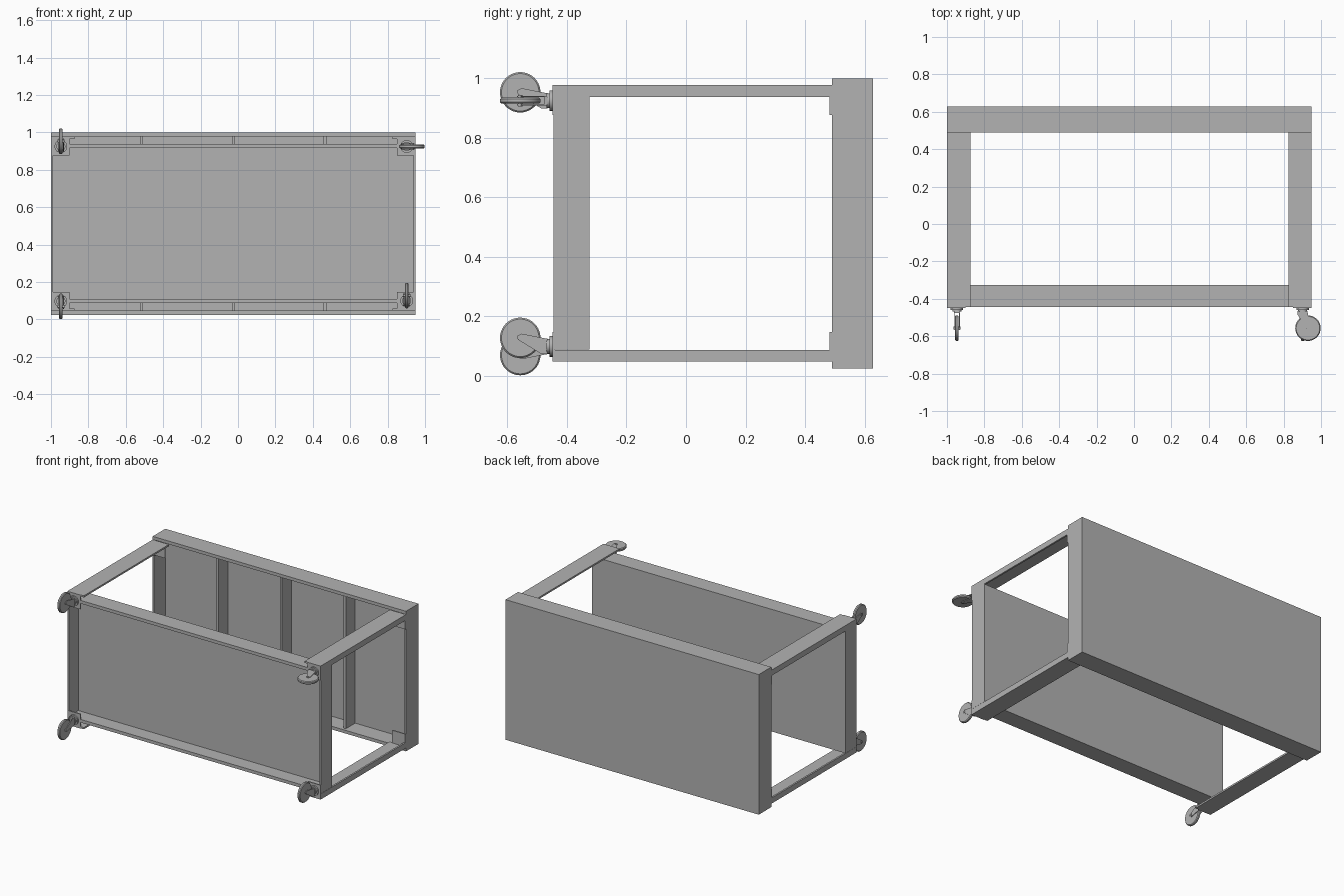
import bpy, bmesh, math
from mathutils import Matrix, Vector

cube = bpy.data.objects.get("Cube")
if cube:
    bpy.data.objects.remove(cube, do_unlink=True)

grey = bpy.data.materials.new("plain_grey")
grey.use_nodes = True
COLOUR = (0.45, 0.45, 0.45, 1)
grey.diffuse_color = COLOUR
grey.node_tree.nodes["Principled BSDF"].inputs["Base Color"].default_value = COLOUR


def finish(name, bm, smooth=False):
    bmesh.ops.recalc_face_normals(bm, faces=bm.faces)
    mesh = bpy.data.meshes.new(name)
    bm.to_mesh(mesh)
    bm.free()
    mesh.materials.append(grey)
    ob = bpy.data.objects.new(name, mesh)
    bpy.context.collection.objects.link(ob)
    if smooth:
        bpy.ops.object.select_all(action="DESELECT")
        ob.select_set(True)
        bpy.context.view_layer.objects.active = ob
        bpy.ops.object.shade_smooth_by_angle(angle=math.radians(35))
    return ob


def add_box(bm, x, y, z):
    """Box from (low, high) pairs on each axis."""
    centre = Vector([(a + b) / 2 for a, b in (x, y, z)])
    size = [abs(b - a) for a, b in (x, y, z)]
    bmesh.ops.create_cube(bm, size=1,
                          matrix=Matrix.Translation(centre) @ Matrix.Diagonal((*size, 1)))


def add_disc(bm, centre, axis, radius, depth, radius2=None):
    turn = Vector(axis).to_track_quat("Z", "Y").to_matrix().to_4x4()
    bmesh.ops.create_cone(bm, cap_ends=True, segments=40, radius1=radius,
                          radius2=radius2 or radius, depth=depth,
                          matrix=Matrix.Translation(centre) @ turn)


def add_prism(bm, outline, offset):
    """Extrude a flat outline along an offset."""
    face = bm.faces.new([bm.verts.new(p) for p in outline])
    moved = bmesh.ops.extrude_face_region(bm, geom=[face])["geom"]
    bmesh.ops.translate(bm, vec=offset, verts=[v for v in moved if isinstance(v, bmesh.types.BMVert)])


def make_pan(name, x, y, z, wall_x, wall_z, sheet):
    """Open tray with its sheet on the far side and four walls."""
    bm = bmesh.new()
    back = y[1] - sheet
    add_box(bm, x, (back, y[1]), z)
    for a, b in ((x[0], x[0] + wall_x), (x[1] - wall_x, x[1])):
        add_box(bm, (a, b), (y[0], back), z)
    for a, b in ((z[0], z[0] + wall_z), (z[1] - wall_z, z[1])):
        add_box(bm, (x[0] + wall_x, x[1] - wall_x), (y[0], back), (a, b))
    return finish(name, bm)


LEFT, RIGHT = -1.0, 0.95
FRONT, TOP_Y = -0.445, 0.49
LOW, HIGH = 0.048, 0.977

# Table top tray and its stiffening ribs
make_pan("table_top", (LEFT, RIGHT), (TOP_Y, 0.628), (0.025, 1.0), 0.012, 0.022, 0.015)
for i in range(3):
    bm = bmesh.new()
    x = -0.515 + 0.49 * i
    add_box(bm, (x - 0.008, x + 0.008), (0.51, 0.613), (0.047, 0.978))
    finish(f"table_rib_{i + 1}", bm)

# Lower shelf tray
make_pan("shelf", (LEFT, RIGHT), (FRONT, -0.325), (0.088, 0.938), 0.012, 0.022, 0.02)

# Angle-section legs with a mounting plate at each end
for side, edge, sx in (("right", LEFT, 1), ("left", RIGHT, -1)):
    for level, base, sz in (("lower", LOW, 1), ("upper", HIGH, -1)):
        bm = bmesh.new()
        section = [(0, 0), (0.125, 0), (0.125, 0.012), (0.012, 0.012), (0.012, 0.039), (0, 0.039)]
        add_prism(bm, [(edge + sx * u, FRONT, base + sz * v) for u, v in section],
                  (0, TOP_Y - FRONT, 0))
        finish(f"{level}_{side}_leg", bm)
        for end, y in (("foot", FRONT - 0.004), ("table", TOP_Y - 0.008)):
            bm = bmesh.new()
            add_box(bm, (edge, edge + sx * 0.1), (y, y + 0.008), (base, base + sz * 0.1))
            finish(f"{level}_{side}_{end}_plate", bm)


def make_caster(name, x, z, trail):
    """Swivel caster whose wheel is offset along the trail direction."""
    t = Vector(trail)
    side = t.cross(Vector((0, 1, 0)))
    origin = Vector((x, FRONT, z))
    axle = Vector((x, -0.557, z)) + t * 0.028

    # Swivel hub
    bm = bmesh.new()
    add_disc(bm, origin + Vector((0, -0.008, 0)), (0, 1, 0), 0.034, 0.012)
    add_disc(bm, origin + Vector((0, -0.018, 0)), (0, 1, 0), 0.024, 0.012)
    finish(name + "_hub", bm, True)

    # Fork with two tapered cheeks joined by a crown
    bm = bmesh.new()
    along = [(-0.027, -0.022), (0.025, -0.022), (0.042, -0.108), (0.034, -0.123),
             (0.022, -0.12), (-0.027, -0.04)]
    for s in (-1, 1):
        outline = [origin + t * u + Vector((0, v, 0)) + side * (s * 0.012) for u, v in along]
        add_prism(bm, outline, side * (s * 0.004))
    crown = [origin + t * u + Vector((0, v, 0)) - side * 0.012
             for u, v in ((-0.027, -0.02), (0.025, -0.02), (0.026, -0.03), (-0.027, -0.03))]
    add_prism(bm, crown, side * 0.024)
    finish(name + "_fork", bm)

    # Wheel with a rounded tyre edge and an axle
    bm = bmesh.new()
    add_disc(bm, axle, side, 0.068, 0.01)
    for s in (-1, 1):
        add_disc(bm, axle + side * (s * 0.0075), side * s, 0.068, 0.005, 0.063)
    add_disc(bm, axle, side, 0.008, 0.038)
    finish(name + "_wheel", bm, True)


make_caster("upper_right_caster", -0.947, 0.925, (0, 0, 1))
make_caster("upper_left_caster", 0.902, 0.925, (1, 0, 0))
make_caster("lower_right_caster", -0.947, 0.098, (0, 0, -1))
make_caster("lower_left_caster", 0.902, 0.1, (0, 0, 1))
